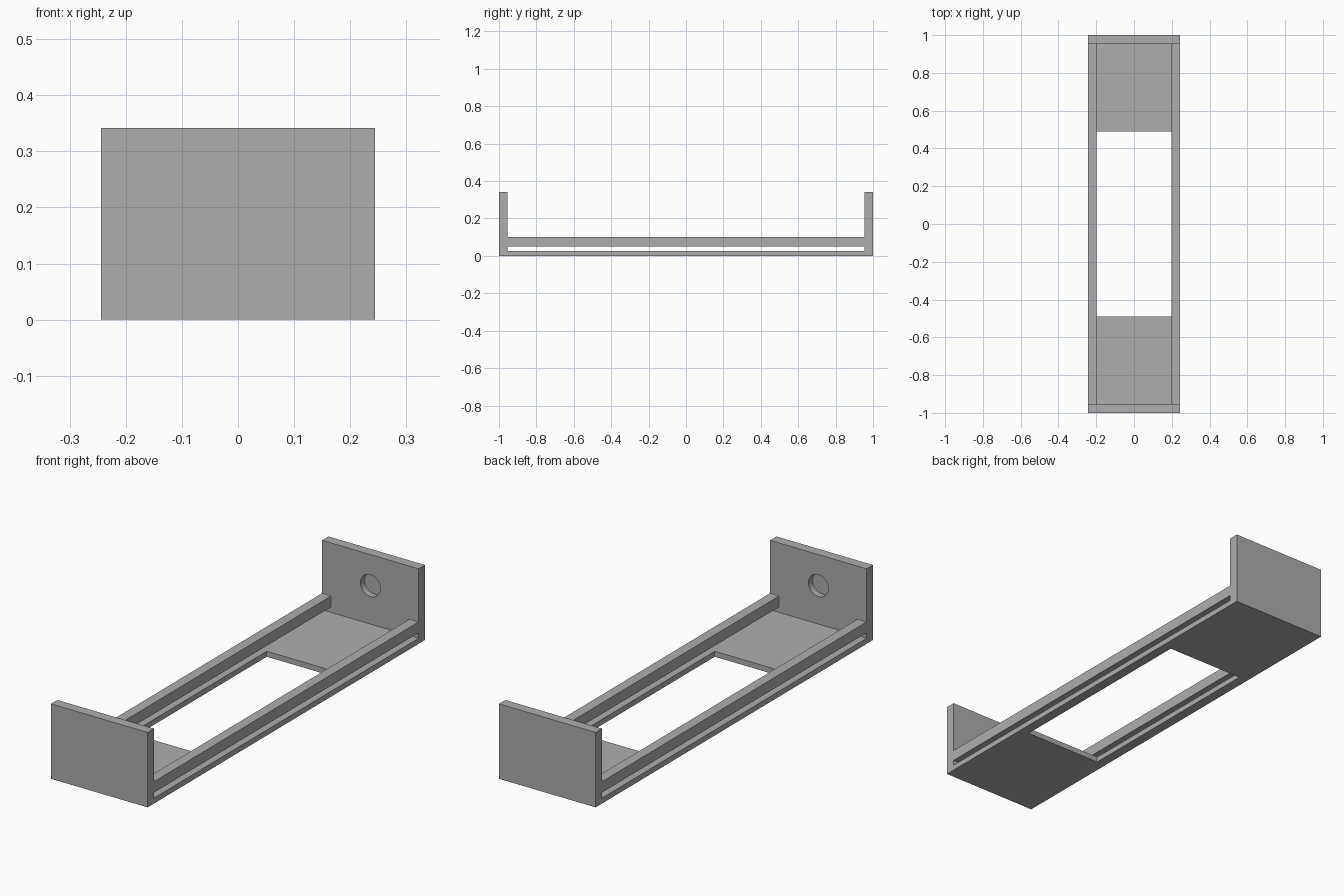
import bpy

if "Cube" in bpy.data.objects:
    bpy.data.objects.remove(bpy.data.objects["Cube"], do_unlink=True)

# Overall sizes
HALF_W, HEIGHT = 0.244, 0.342
INNER_X, INNER_Y = 0.198, 0.954
FLOOR_T, OPENING_Y = 0.025, 0.49
RAIL_BOTTOM, RAIL_TOP = 0.05, 0.10
RECESS_Z, RECESS_R, RECESS_DEPTH = 0.20, 0.05, 0.03

grey = bpy.data.materials.new("plain grey")
grey.use_nodes = True
colour = (0.42, 0.42, 0.42, 1)
grey.diffuse_color = colour
grey.node_tree.nodes["Principled BSDF"].inputs["Base Color"].default_value = colour


def box(name, low, high):
    """Box spanning two opposite corners."""
    centre = [(a + b) / 2 for a, b in zip(low, high)]
    bpy.ops.mesh.primitive_cube_add(size=1, location=centre)
    obj = bpy.context.object
    obj.name = name
    obj.scale = [b - a for a, b in zip(low, high)]
    bpy.ops.object.transform_apply(location=True, rotation=False, scale=True)
    obj.data.materials.append(grey)
    return obj


def cut(obj, cutter):
    """Subtract the cutter from the part, then discard it."""
    mod = obj.modifiers.new("cut", "BOOLEAN")
    mod.operation, mod.solver, mod.object = "DIFFERENCE", "EXACT", cutter
    bpy.context.view_layer.objects.active = obj
    bpy.ops.object.modifier_apply(modifier=mod.name)
    bpy.data.objects.remove(cutter, do_unlink=True)


# Floor with its rectangular opening
floor = box("floor", (-HALF_W, -INNER_Y, 0), (HALF_W, INNER_Y, FLOOR_T))
cut(floor, box("opening_cutter", (-INNER_X, -OPENING_Y, -1), (INNER_X, OPENING_Y, 1)))

# Side rails, raised above the floor to leave a slot
for name, side in (("left_rail", 1), ("right_rail", -1)):
    x = sorted((side * INNER_X, side * HALF_W))
    box(name, (x[0], -INNER_Y, RAIL_BOTTOM), (x[1], INNER_Y, RAIL_TOP))

# End plates, each with a blind round recess on its inner face
for name, end in (("front_plate", -1), ("back_plate", 1)):
    y = sorted((end * INNER_Y, end))
    plate = box(name, (-HALF_W, y[0], 0), (HALF_W, y[1], HEIGHT))
    bpy.ops.mesh.primitive_cylinder_add(
        vertices=48, radius=RECESS_R, depth=2 * RECESS_DEPTH,
        location=(0, end * INNER_Y, RECESS_Z), rotation=(1.5708, 0, 0))
    cut(plate, bpy.context.object)
    bpy.ops.object.select_all(action="DESELECT")
    plate.select_set(True)
    bpy.ops.object.shade_smooth_by_angle()
